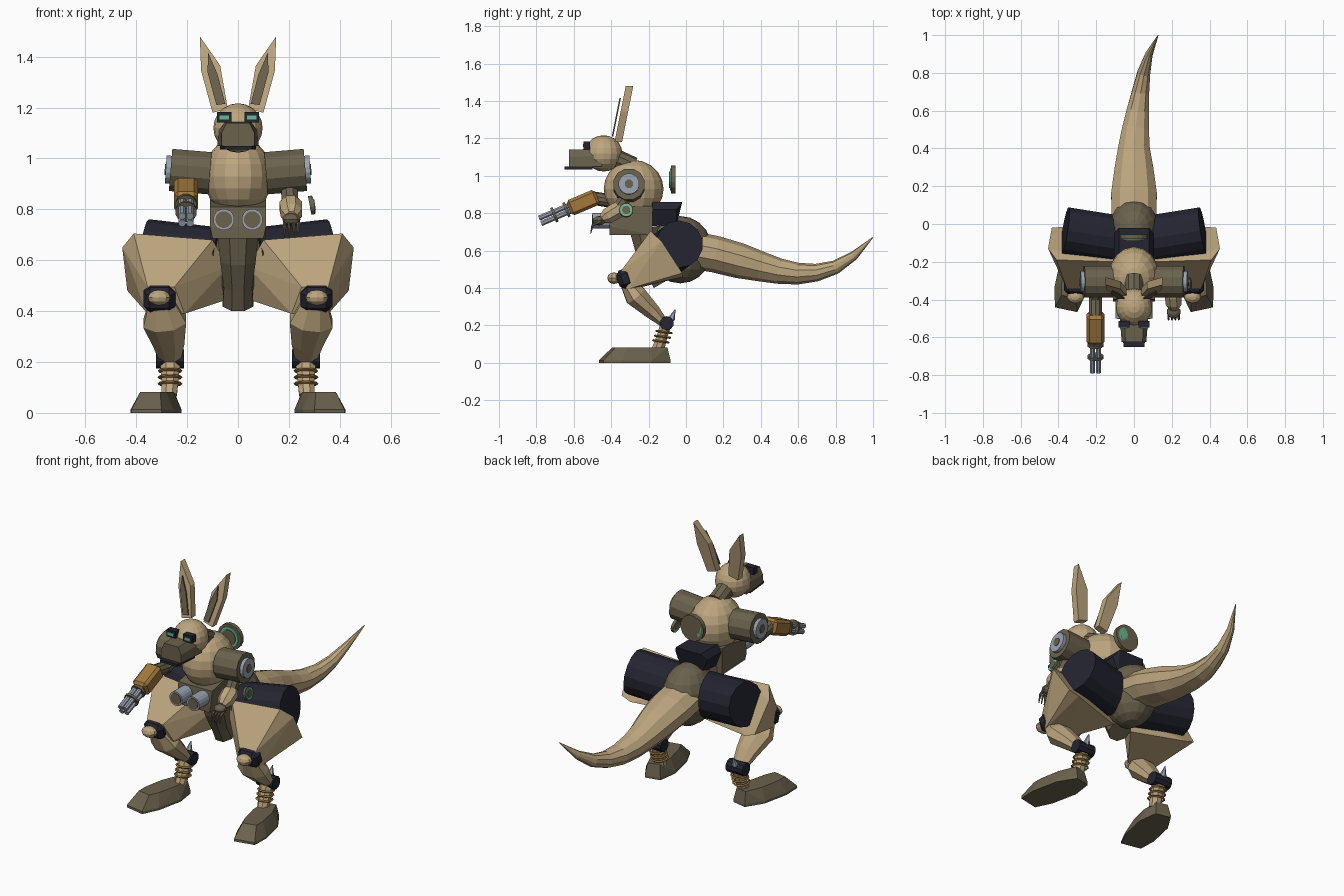
import bpy, bmesh
from math import pi, sin, cos, radians
from mathutils import Vector, Matrix

if "Cube" in bpy.data.objects:
    bpy.data.objects.remove(bpy.data.objects["Cube"])


def colour(name, r, g, b):
    m = bpy.data.materials.new(name)
    m.use_nodes = True
    m.diffuse_color = (r, g, b, 1)
    m.node_tree.nodes["Principled BSDF"].inputs["Base Color"].default_value = (r, g, b, 1)
    return m


TAN = colour("tan", 0.51, 0.38, 0.21)
OLIVE = colour("olive", 0.145, 0.122, 0.075)
DARK = colour("dark_blue", 0.017, 0.018, 0.03)
GOLD = colour("gold", 0.36, 0.19, 0.045)
METAL = colour("steel", 0.32, 0.37, 0.44)
GREEN = colour("green", 0.13, 0.5, 0.3)


def make(name, bm, mat, pair=False):
    """Turn a bmesh into an object, or into a left and right pair."""
    for side, s in (("left_", 1), ("right_", -1)) if pair else (("", 1),):
        copy = bm.copy()
        bmesh.ops.scale(copy, vec=(s, 1, 1), verts=copy.verts)
        bmesh.ops.recalc_face_normals(copy, faces=copy.faces)
        mesh = bpy.data.meshes.new(side + name)
        copy.to_mesh(mesh)
        copy.free()
        mesh.materials.append(mat)
        bpy.context.collection.objects.link(bpy.data.objects.new(side + name, mesh))
    bm.free()


def loft(name, rings, mat, sides=8, pair=False):
    """Skin round sections (x, y, z, width radius, depth radius) along a path."""
    bm = bmesh.new()
    pts = [Vector(r[:3]) for r in rings]
    loops = []
    for i, r in enumerate(rings):
        t = (pts[min(i + 1, len(pts) - 1)] - pts[max(i - 1, 0)]).normalized()
        ref = Vector((1, 0, 0)) if abs(t.x) < 0.8 else Vector((0, 1, 0))
        u = (ref - t * ref.dot(t)).normalized()
        v = t.cross(u)
        angles = [(k + 0.5) * 2 * pi / sides for k in range(sides)]
        loops.append([bm.verts.new(pts[i] + u * cos(a) * r[3] + v * sin(a) * r[-1]) for a in angles])
    for a, b in zip(loops, loops[1:]):
        for k in range(sides):
            n = (k + 1) % sides
            bm.faces.new((a[k], a[n], b[n], b[k]))
    bm.faces.new(loops[0])
    bm.faces.new(loops[-1])
    make(name, bm, mat, pair)


def rod(name, a, b, r, mat, sides=12, pair=False):
    loft(name, [(*a, r), (*b, r)], mat, sides, pair)


def ball(name, centre, radii, mat, seg=16, rings=10, pair=False):
    bm = bmesh.new()
    bmesh.ops.create_uvsphere(bm, u_segments=seg, v_segments=rings, radius=1,
                              matrix=Matrix.Translation(centre) @ Matrix.Diagonal((*radii, 1)))
    make(name, bm, mat, pair)


def hull(name, points, mat, pair=False):
    bm = bmesh.new()
    for p in points:
        bm.verts.new(p)
    bmesh.ops.convex_hull(bm, input=bm.verts)
    bmesh.ops.dissolve_limit(bm, angle_limit=radians(2), verts=bm.verts, edges=bm.edges)
    make(name, bm, mat, pair)


def box(name, centre, size, mat, tilt=0, bevel=0, pair=False):
    bm = bmesh.new()
    bmesh.ops.create_cube(bm, size=1, matrix=Matrix.Diagonal((*size, 1)))
    if bevel:
        bmesh.ops.bevel(bm, geom=bm.edges[:], offset=bevel, segments=1, affect='EDGES')
    bmesh.ops.transform(bm, verts=bm.verts,
                        matrix=Matrix.Translation(centre) @ Matrix.Rotation(radians(tilt), 4, 'X'))
    make(name, bm, mat, pair)


def wide(profile):
    """Spread a side profile (half width, y, z) to both sides."""
    return [(s * w, y, z) for w, y, z in profile for s in (1, -1)]


def torus(name, centre, big, small, mat, tilt, pair=False, seg=14):
    bm = bmesh.new()
    rot = Matrix.Rotation(radians(tilt), 3, 'X')
    grid = []
    for i in range(seg):
        a = 2 * pi * i / seg
        grid.append([bm.verts.new(Vector(centre) + rot @ Vector((
            (big + small * cos(b)) * cos(a), (big + small * cos(b)) * sin(a), small * sin(b))))
            for b in (0, pi / 2, pi, 3 * pi / 2)])
    for i in range(seg):
        p, q = grid[i], grid[(i + 1) % seg]
        for k in range(4):
            n = (k + 1) % 4
            bm.faces.new((p[k], q[k], q[n], p[n]))
    make(name, bm, mat, pair)


# Trunk
ball("torso", (0, -0.28, 0.93), (0.135, 0.16, 0.155), TAN)
ball("pelvis", (0, -0.03, 0.605), (0.135, 0.17, 0.18), OLIVE)
loft("belly", [(0, -0.22, 0.72, 0.09), (0, -0.2, 0.6, 0.075), (0, -0.16, 0.5, 0.06),
               (0, -0.12, 0.43, 0.065)], OLIVE)
hull("chest_box", wide([(0.1, -0.41, 0.685), (0.11, -0.18, 0.685), (0.11, -0.18, 0.84),
                        (0.11, -0.26, 0.84), (0.11, -0.4, 0.81), (0.11, -0.41, 0.73)]), OLIVE)
hull("back_pack", wide([(0.07, -0.2, 0.73), (0.07, -0.05, 0.74), (0.105, -0.18, 0.82), (0.105, -0.05, 0.82),
                        (0.08, -0.18, 0.86), (0.08, -0.02, 0.86)]), DARK)
for part, r, y, mat in (("lamp_barrel", 0.042, -0.5, METAL), ("lamp_lens", 0.033, -0.503, OLIVE)):
    rod(part, (0.056, -0.39, 0.76), (0.056, y, 0.76), r, mat, 16, True)

# Floating disc behind the torso
for part, r, y, mat in (("back_disc", 0.076, -0.08, OLIVE), ("back_disc_ring", 0.06, -0.086, GREEN),
                        ("back_disc_centre", 0.045, -0.09, OLIVE)):
    rod(part, (0, -0.055, 0.98), (0, y, 0.98), r, mat, 16)

# Tail
loft("tail", [(0, 0.03, 0.605, 0.125, 0.1), (0, 0.16, 0.58, 0.127, 0.098), (0, 0.29, 0.545, 0.108, 0.094),
              (0, 0.4, 0.515, 0.088, 0.08), (0.008, 0.5, 0.49, 0.075, 0.068), (0.02, 0.6, 0.477, 0.062, 0.058),
              (0.035, 0.7, 0.483, 0.048, 0.047), (0.052, 0.8, 0.512, 0.036, 0.037),
              (0.08, 0.9, 0.575, 0.02, 0.024), (0.128, 1.0, 0.672, 0.002, 0.002)], TAN, 10)

# Neck and head
rod("neck", (0, -0.28, 1.05), (0, -0.41, 1.11), 0.05, OLIVE, 10)
ball("head", (0, -0.44, 1.12), (0.097, 0.1, 0.097), TAN)
hull("muzzle", wide([(0.08, -0.45, 1.05), (0.08, -0.45, 1.11), (0.055, -0.45, 1.145),
                     (0.065, -0.625, 1.05), (0.065, -0.625, 1.1), (0.045, -0.625, 1.14)]), OLIVE)
hull("jaw", wide([(w, y, z) for w, y in ((0.07, -0.5), (0.055, -0.65)) for z in (1.035, 1.05)]), DARK)
box("eye_socket", (0.054, -0.53, 1.162), (0.058, 0.035, 0.042), DARK, pair=True)
box("eye", (0.054, -0.549, 1.161), (0.038, 0.006, 0.016), GREEN, pair=True)


def ear(name, outline, mat, front, back):
    hull(name, [(x, -0.36 + (z - 1.19) * 0.2 + d, z) for x, z in outline for d in (front, back)], mat, True)


ear("ear", [(0.15, 1.48), (0.145, 1.345), (0.1, 1.18), (0.04, 1.195), (0.07, 1.365)], TAN, -0.02, 0.02)
ear("inner_ear", [(0.117, 1.415), (0.12, 1.34), (0.085, 1.21), (0.05, 1.215), (0.08, 1.33)], OLIVE, -0.041, -0.033)

# Shoulders with round end caps
rod("shoulder", (0.11, -0.305, 0.942), (0.265, -0.305, 0.955), 0.086, OLIVE, 12, True)
rod("shoulder_cap", (0.25, -0.305, 0.955), (0.284, -0.305, 0.957), 0.056, METAL, 16, True)
rod("shoulder_bolt", (0.26, -0.305, 0.956), (0.288, -0.305, 0.957), 0.024, OLIVE, 8, True)

# Left arm with a clawed hand
loft("left_upper_arm", [(0.2, -0.31, 0.9, 0.035), (0.205, -0.36, 0.83, 0.035)], OLIVE)
loft("left_forearm", [(0.205, -0.345, 0.84, 0.03), (0.207, -0.37, 0.815, 0.048),
                      (0.21, -0.42, 0.785, 0.045), (0.21, -0.45, 0.77, 0.025)], TAN)
ball("left_palm", (0.21, -0.465, 0.76), (0.037, 0.035, 0.025), OLIVE, 10, 6)
for i in range(4):
    x = 0.21 + (i - 1.5) * 0.018
    loft("claw", [(x, -0.46, 0.755, 0.008), (x, -0.5, 0.735, 0.007), (x, -0.51, 0.69, 0.002)], OLIVE, 6)

# Small disc beside the left arm
for part, x, r, mat in (("arm_disc", 0.297, 0.038, OLIVE), ("arm_disc_ring", 0.3, 0.033, GREEN),
                        ("arm_disc_centre", 0.303, 0.022, OLIVE)):
    rod(part, (0.282, -0.32, 0.815), (x, -0.32, 0.818), r, mat, 16)

# Right arm with a rotary gun
GUN = Vector((-0.204, -0.55, 0.857))
AIM = Vector((0, -cos(radians(23)), -sin(radians(23))))
rod("right_upper_arm", (-0.204, -0.31, 0.9), (-0.204, -0.4, 0.86), 0.038, OLIVE, 8)
rod("gun_collar", (-0.204, -0.37, 0.86), GUN - AIM * 0.06, 0.036, OLIVE, 10)
box("gun_body", GUN, (0.094, 0.165, 0.088), GOLD, 23, 0.015)
for i in range(4):
    a = pi / 4 + i * pi / 2
    side = Vector((cos(a), 0, 0)) + AIM.cross(Vector((1, 0, 0))) * sin(a)
    rod("gun_barrel", GUN + AIM * 0.06 + side * 0.022, GUN + AIM * 0.25 + side * 0.022, 0.015, METAL, 8)
for d in (0.09, 0.16):
    rod("gun_band", GUN + AIM * d, GUN + AIM * (d + 0.014), 0.043, OLIVE, 12)

# Hips and thighs
rod("hip", (0.08, -0.08, 0.602), (0.365, -0.035, 0.635), 0.127, DARK, 14, True)
hull("thigh", [(0.41, -0.19, 0.705), (0.455, -0.13, 0.65), (0.435, -0.02, 0.48), (0.375, -0.015, 0.46),
               (0.06, -0.1, 0.44), (0.04, -0.15, 0.575), (0.1, -0.2, 0.68),
               (0.25, -0.345, 0.495), (0.355, -0.345, 0.495), (0.36, -0.31, 0.395),
               (0.21, -0.3, 0.39)], TAN, True)

# Knees
box("knee", (0.308, -0.325, 0.45), (0.125, 0.085, 0.105), DARK, 20, 0.025, True)
ball("knee_cap", (0.31, -0.385, 0.453), (0.046, 0.036, 0.031), TAN, 10, 6, True)

# Lower legs, ankles, springs and spurs
loft("shin", [(0.3, -0.315, 0.425, 0.06, 0.04), (0.288, -0.27, 0.36, 0.092, 0.064),
              (0.272, -0.18, 0.275, 0.066, 0.046), (0.267, -0.115, 0.21, 0.045, 0.025)], TAN, 8, True)
rod("ankle", (0.212, -0.103, 0.212), (0.322, -0.103, 0.212), 0.038, DARK, 10, True)
loft("spur", [(0.267, -0.1, 0.215, 0.02), (0.267, -0.075, 0.24, 0.018), (0.267, -0.058, 0.285, 0.002)],
     METAL, 6, True)
loft("instep", [(0.267, -0.105, 0.215, 0.046, 0.034), (0.267, -0.125, 0.15, 0.038, 0.03),
                (0.27, -0.15, 0.07, 0.032, 0.036)], TAN, 8, True)
for i in range(3):
    torus("spring_coil", (0.267, -0.118 - i * 0.008, 0.165 - i * 0.025), 0.043, 0.006, GOLD, -8, True)

# Feet, toes turned outward
turn = Matrix.Rotation(radians(12), 3, 'Z')
sole = [(0.045, 0.18), (0.085, 0.07), (0.085, -0.09), (0.06, -0.19)]
upper = [(0.035, 0.165), (0.055, 0.06), (0.052, -0.06), (0.04, -0.12)]
hull("foot", [turn @ Vector((s * w, l, z)) + Vector((0.32, -0.268, 0))
              for ring, z in ((sole, 0), (sole, 0.014), (upper, 0.083))
              for w, l in ring for s in (1, -1)], OLIVE, True)
